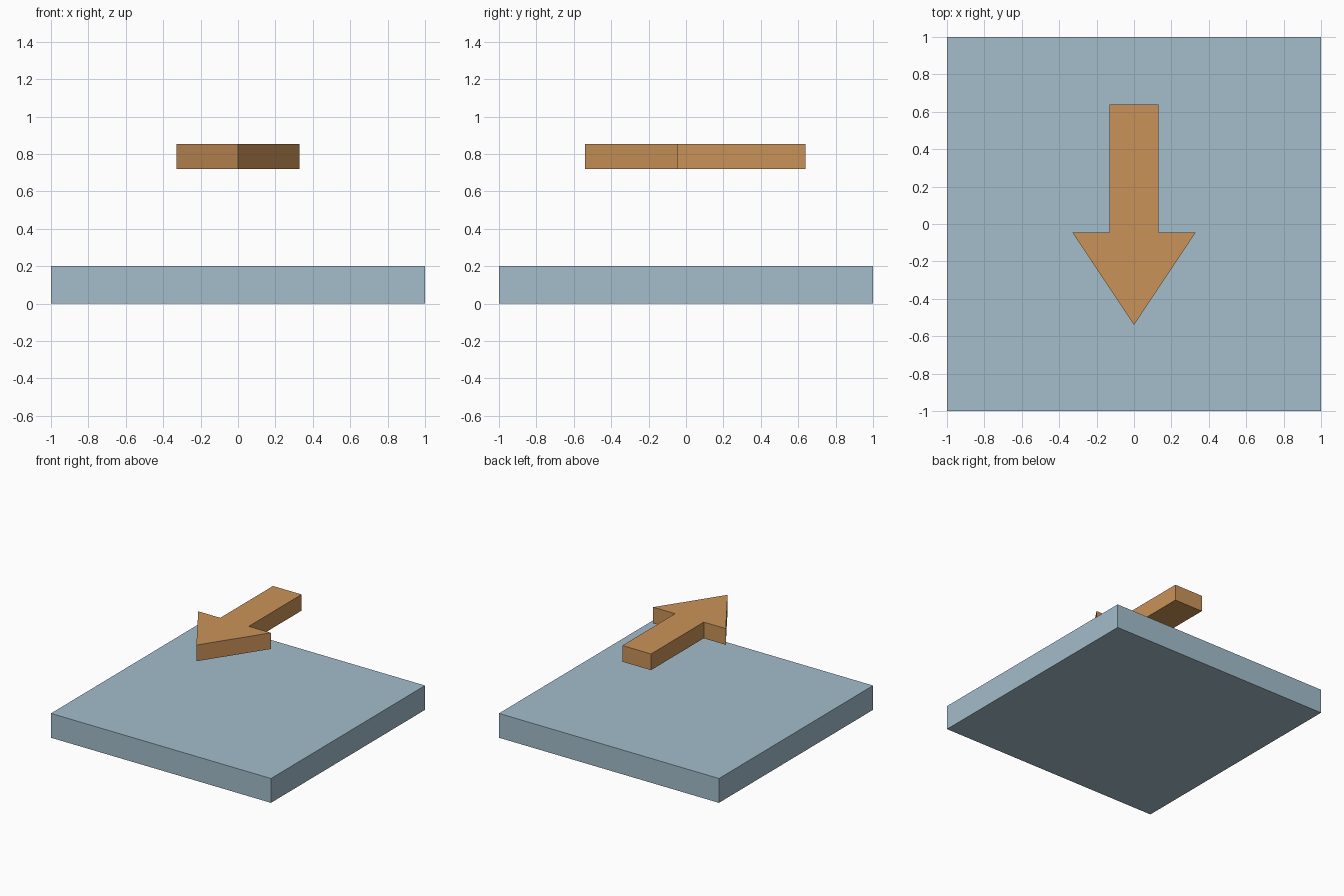
import bpy
import bmesh

cube = bpy.data.objects.get("Cube")
if cube:
    bpy.data.objects.remove(cube, do_unlink=True)


def make_material(name, color):
    mat = bpy.data.materials.new(name)
    mat.use_nodes = True
    mat.diffuse_color = color
    mat.node_tree.nodes["Principled BSDF"].inputs["Base Color"].default_value = color
    return mat


def extrude_outline(name, outline, bottom, top, mat):
    """Raise a flat outline into a solid between two heights."""
    bm = bmesh.new()
    base = bm.faces.new([bm.verts.new((x, y, bottom)) for x, y in outline])
    raised = bmesh.ops.extrude_face_region(bm, geom=[base], use_keep_orig=True)
    verts = [v for v in raised["geom"] if isinstance(v, bmesh.types.BMVert)]
    bmesh.ops.translate(bm, verts=verts, vec=(0, 0, top - bottom))
    bmesh.ops.recalc_face_normals(bm, faces=bm.faces)
    mesh = bpy.data.meshes.new(name)
    bm.to_mesh(mesh)
    bm.free()
    mesh.materials.append(mat)
    obj = bpy.data.objects.new(name, mesh)
    bpy.context.collection.objects.link(obj)
    return obj


blue = make_material("pale_blue", (0.37, 0.51, 0.60, 1))
orange = make_material("soft_orange", (0.59, 0.29, 0.10, 1))

# Square base slab
extrude_outline("base_slab", [(-1, -1), (1, -1), (1, 1), (-1, 1)], 0, 0.2, blue)

# Floating arrow pointing to the front: half outline, mirrored across x
half = [(0.33, -0.045), (0.13, -0.045), (0.13, 0.64)]
outline = [(0, -0.54)] + half + [(-x, y) for x, y in reversed(half)]
extrude_outline("direction_arrow", outline, 0.72, 0.853, orange)
